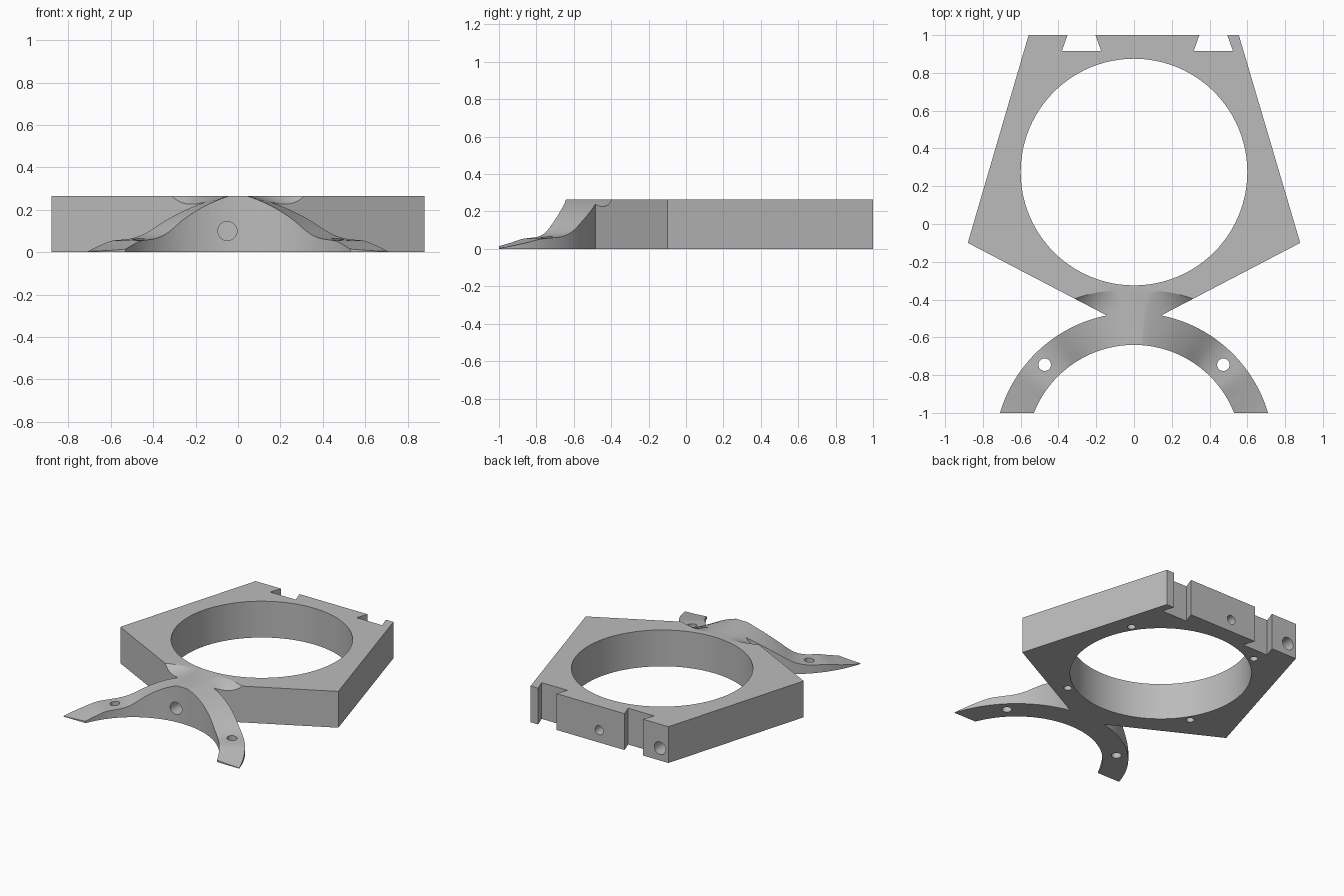
import bpy, bmesh, math
from mathutils import Matrix, Vector

if "Cube" in bpy.data.objects:
    bpy.data.objects.remove(bpy.data.objects["Cube"])

HEIGHT = 0.265
RING = Vector((0, 0.275))          # centre of the large opening
ARC_Y, R_IN, R_OUT, R_BLEND = -1.21, 0.57, 0.74, 0.875

grey = bpy.data.materials.new("plain_grey")
grey.use_nodes = True
colour = (0.5, 0.5, 0.5, 1)
grey.diffuse_color = colour
grey.node_tree.nodes["Principled BSDF"].inputs["Base Color"].default_value = colour


def to_object(bm, name):
    bmesh.ops.recalc_face_normals(bm, faces=bm.faces)
    mesh = bpy.data.meshes.new(name)
    bm.to_mesh(mesh)
    bm.free()
    obj = bpy.data.objects.new(name, mesh)
    mesh.materials.append(grey)
    bpy.context.collection.objects.link(obj)
    return obj


def arc(radius, start, end, steps=40):
    angles = [start + (end - start) * i / steps for i in range(steps + 1)]
    return [(radius * math.sin(a), ARC_Y + radius * math.cos(a)) for a in angles]


def cut(obj, cutter):
    cutter.hide_render = True
    mod = obj.modifiers.new("cut", "BOOLEAN")
    mod.operation, mod.solver, mod.object = "DIFFERENCE", "EXACT", cutter
    bpy.context.view_layer.objects.active = obj
    bpy.ops.object.modifier_apply(modifier=mod.name)
    bpy.data.objects.remove(cutter)


def drill(obj, centre, radius, depth, axis, segments=32):
    """Cylinder cut centred on a point, along the given axis."""
    bm = bmesh.new()
    turn = Matrix.Rotation(math.pi / 2, 4, "X") if axis == "Y" else Matrix()
    bmesh.ops.create_cone(bm, cap_ends=True, segments=segments, radius1=radius,
                          radius2=radius, depth=depth,
                          matrix=Matrix.Translation(centre) @ turn)
    cut(obj, to_object(bm, "hole_cutter"))


# Outline: five-sided plate with dovetail slots, flowing into two curved arms
def dovetail(x):
    return [(x - 0.074, 1), (x - 0.104, 0.915), (x + 0.104, 0.915), (x + 0.074, 1)]


tip_out = math.acos((-1 - ARC_Y) / R_OUT)
tip_in = math.acos((-1 - ARC_Y) / R_IN)
neck = math.asin(0.144 / R_OUT)
outline = [(-0.558, 1)] + dovetail(-0.278) + dovetail(0.42) + [(0.555, 1), (0.88, -0.1)]
outline += arc(R_OUT, neck, tip_out)
outline += arc(R_IN, tip_in, -tip_in)
outline += arc(R_OUT, -tip_out, -neck) + [(-0.88, -0.1)]

bm = bmesh.new()
face = bm.faces.new([bm.verts.new((x, y, 0)) for x, y in outline])
top = bmesh.ops.extrude_face_region(bm, geom=[face])["geom"]
bmesh.ops.translate(bm, vec=(0, 0, HEIGHT),
                    verts=[v for v in top if isinstance(v, bmesh.types.BMVert)])
bracket = to_object(bm, "ring_bracket")

# Arm height by angle from the centre line, in degrees
PROFILE = [(0, 0.27), (4, 0.266), (12, 0.236), (19, 0.202), (27, 0.153), (36, 0.09),
           (42, 0.067), (48, 0.059), (54, 0.053), (62, 0.031), (74, 0.003), (82, 0.002)]


def slope(i):
    a, b = PROFILE[max(i - 1, 0)], PROFILE[min(i + 1, len(PROFILE) - 1)]
    return 0 if i == 0 else (b[1] - a[1]) / (b[0] - a[0])


def arm_height(deg):
    deg = abs(deg)
    i = max(k for k in range(len(PROFILE) - 1) if PROFILE[k][0] <= deg)
    (a, za), (b, zb) = PROFILE[i], PROFILE[i + 1]
    w, t = b - a, (deg - a) / (b - a)
    s = t * t * (3 - 2 * t)
    z = za + (zb - za) * s
    z += w * t * (1 - t) * ((1 - t) * slope(i) - t * slope(i + 1))
    return max(z, 0.002)


def surface(radius, deg):
    t = max(0, (radius - R_OUT) / (R_BLEND - R_OUT))
    h = arm_height(deg)
    return h + (HEIGHT + 0.003 - h) * t * t


# Cutter whose underside is the flowing top of the arms and the scoop in the plate
radii = [0.5, 0.655] + [R_OUT + (R_BLEND - R_OUT) * i / 8 for i in range(9)]
degrees = [i * 1.5 for i in range(-53, 54)]
bm = bmesh.new()
grid = []
for d in degrees:
    a = math.radians(d)
    grid.append([bm.verts.new((r * math.sin(a), ARC_Y + r * math.cos(a), surface(r, d)))
                 for r in radii])
for p, q in zip(grid, grid[1:]):
    for j in range(len(radii) - 1):
        bm.faces.new((p[j], p[j + 1], q[j + 1], q[j]))
lid = bmesh.ops.extrude_face_region(bm, geom=bm.faces[:], use_keep_orig=True)["geom"]
for v in lid:
    if isinstance(v, bmesh.types.BMVert):
        v.co.z = 0.5
cut(bracket, to_object(bm, "arm_top_cutter"))

# Large opening
drill(bracket, (RING.x, RING.y, 0.13), 0.6, 1, "Z", 96)

# Screw holes through both arms
for side in (-1, 1):
    drill(bracket, (side * 0.473, -0.745, 0.05), 0.033, 0.4, "Z")

# Blind holes in the underside around the opening
for k in range(4):
    a = math.radians(32.5 + 90 * k)
    drill(bracket, (RING.x + 0.645 * math.cos(a), RING.y + 0.645 * math.sin(a), 0),
          0.027, 0.26, "Z")

# Blind holes in the front arch and the back edge
drill(bracket, (-0.05, -0.64, 0.1), 0.045, 0.32, "Y")
drill(bracket, (0, 1, 0.09), 0.033, 0.18, "Y")
drill(bracket, (-0.49, 1, 0.09), 0.046, 0.3, "Y")

bpy.ops.object.select_all(action="DESELECT")
bracket.select_set(True)
bpy.context.view_layer.objects.active = bracket
bpy.ops.object.shade_smooth_by_angle(angle=math.radians(14))
